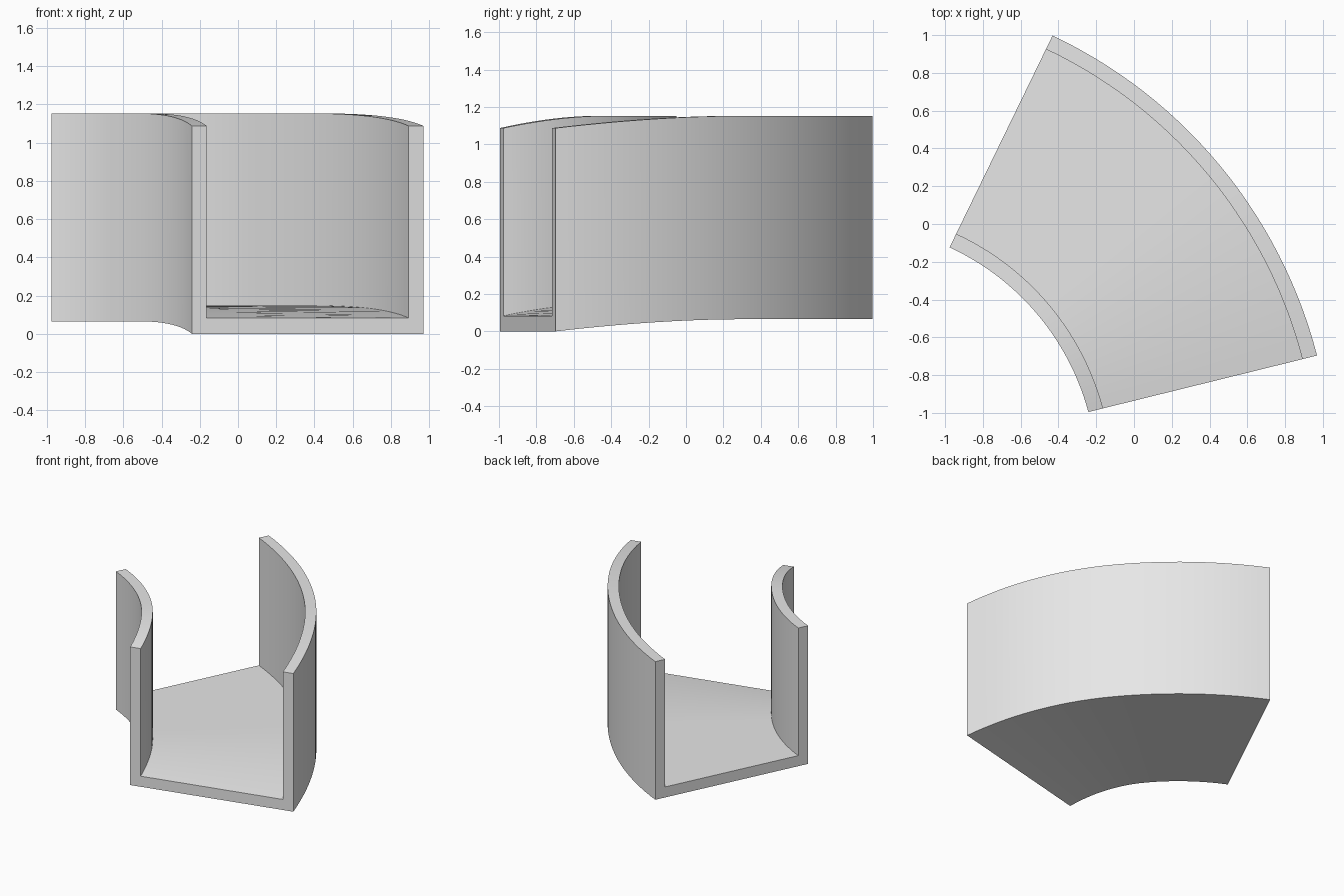
import bpy
import bmesh
from math import cos, sin, radians

cube = bpy.data.objects.get("Cube")
if cube:
    bpy.data.objects.remove(cube, do_unlink=True)

# Single grey material
grey = bpy.data.materials.new("light_grey")
grey.use_nodes = True
colour = (0.8, 0.8, 0.8, 1.0)
grey.diffuse_color = colour
grey.node_tree.nodes["Principled BSDF"].inputs["Base Color"].default_value = colour

# Bend layout: centre, end angles, inner radius at each end
CX, CY = -1.558, -1.32
START, END = radians(13.86), radians(64.07)
R_START, R_END = 1.356, 1.33
WIDTH, HEIGHT, WALL, FLOOR = 1.247, 1.087, 0.08, 0.083
RISE = 0.065
STEPS = 28

# U-shaped cross-section as (distance from inner side, height)
section = [
    (0, 0), (WIDTH, 0), (WIDTH, HEIGHT), (WIDTH - WALL, HEIGHT),
    (WIDTH - WALL, FLOOR), (WALL, FLOOR), (WALL, HEIGHT), (0, HEIGHT),
]


def ring(bm, t):
    """Place the cross-section at fraction t along the bend."""
    a = START + (END - START) * t
    r0 = R_START + (R_END - R_START) * t
    lift = RISE * (1 - max(0, 1 - 2 * t) ** 2)   # ramp eases into level
    return [bm.verts.new((CX + (r0 + d) * cos(a), CY + (r0 + d) * sin(a), z + lift))
            for d, z in section]


# Sweep the channel along the bend
bm = bmesh.new()
rings = [ring(bm, i / STEPS) for i in range(STEPS + 1)]
n = len(section)
for a, b in zip(rings, rings[1:]):
    for k in range(n):
        j = (k + 1) % n
        bm.faces.new((a[k], a[j], b[j], b[k]))

# End caps: floor strip plus a post on each side
for r in (rings[0], rings[-1]):
    bm.faces.new((r[0], r[1], r[4], r[5]))
    bm.faces.new((r[1], r[2], r[3], r[4]))
    bm.faces.new((r[0], r[5], r[6], r[7]))
bmesh.ops.recalc_face_normals(bm, faces=bm.faces)

mesh = bpy.data.meshes.new("curved_channel")
bm.to_mesh(mesh)
bm.free()
mesh.materials.append(grey)
channel = bpy.data.objects.new("curved_channel", mesh)
bpy.context.collection.objects.link(channel)

# Smooth along the bend, sharp at the corners
bpy.ops.object.select_all(action="DESELECT")
channel.select_set(True)
bpy.context.view_layer.objects.active = channel
bpy.ops.object.shade_smooth_by_angle(angle=radians(30))
